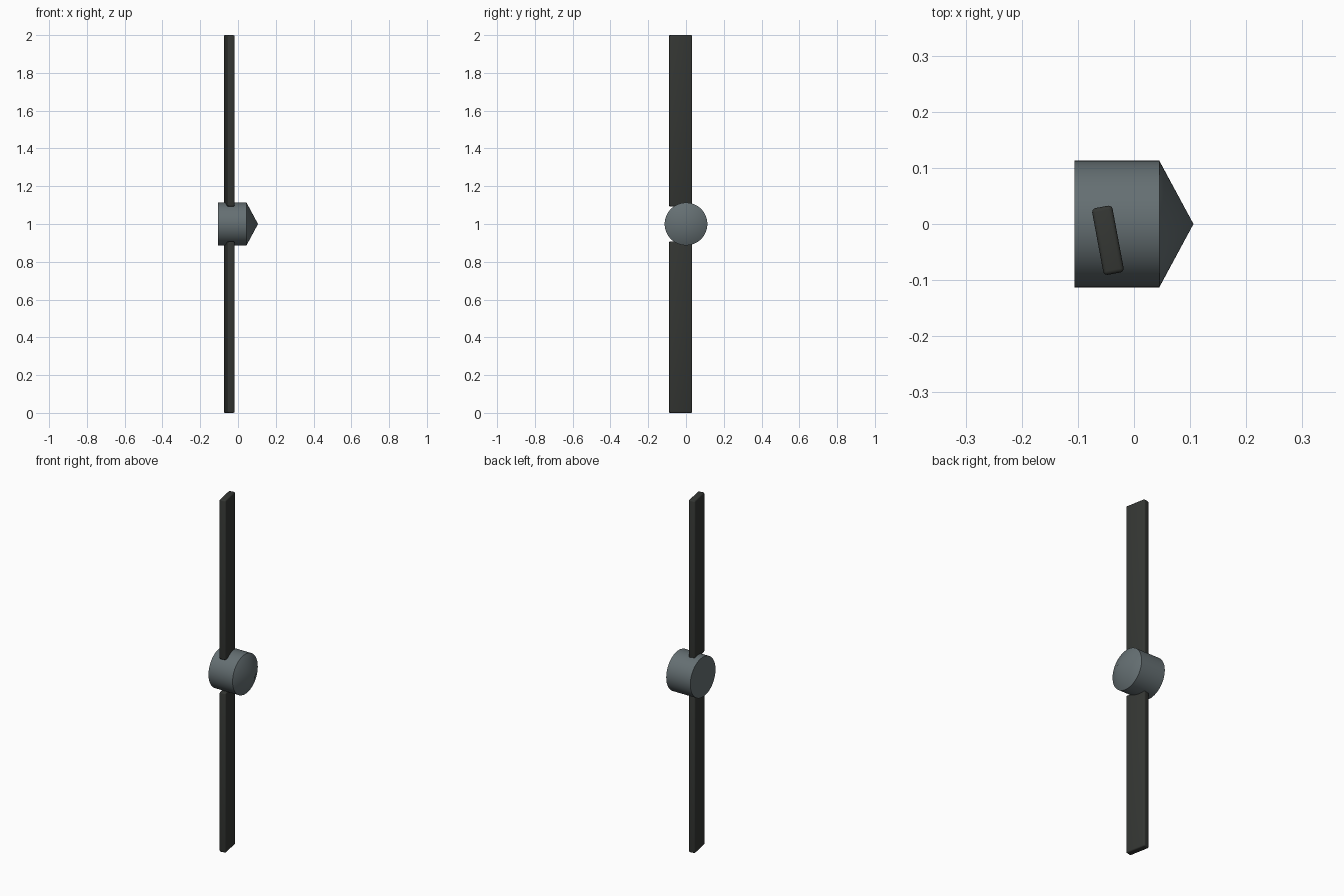
import bpy, bmesh
from math import radians, cos, sin, pi

if "Cube" in bpy.data.objects:
    bpy.data.objects.remove(bpy.data.objects["Cube"])


def material(name, colour):
    m = bpy.data.materials.new(name)
    m.diffuse_color = (*colour, 1)
    m.use_nodes = True
    m.node_tree.nodes["Principled BSDF"].inputs["Base Color"].default_value = m.diffuse_color
    return m


def add_object(name, bm, mat, angle):
    bmesh.ops.recalc_face_normals(bm, faces=bm.faces[:])
    mesh = bpy.data.meshes.new(name)
    bm.to_mesh(mesh)
    bm.free()
    mesh.materials.append(mat)
    ob = bpy.data.objects.new(name, mesh)
    bpy.context.collection.objects.link(ob)
    bpy.ops.object.select_all(action='DESELECT')
    ob.select_set(True)
    bpy.context.view_layer.objects.active = ob
    bpy.ops.object.shade_smooth_by_angle(angle=radians(angle))
    return ob


hub_grey = material("hub_grey", (0.13, 0.16, 0.17))
blade_dark = material("blade_dark", (0.035, 0.038, 0.034))

# Hub: closed drum with a conical nose pointing along +x
SIDES = 64
bm = bmesh.new()
rings = []
for x in (-0.106, 0.045):
    rings.append([bm.verts.new((x, 0.113 * cos(2 * pi * i / SIDES),
                                1 + 0.113 * sin(2 * pi * i / SIDES)))
                  for i in range(SIDES)])
tip = bm.verts.new((0.106, 0, 1))
back, front = rings
bm.faces.new(back)
for i in range(SIDES):
    j = (i + 1) % SIDES
    bm.faces.new((back[i], back[j], front[j], front[i]))
    bm.faces.new((front[i], front[j], tip))
add_object("hub", bm, hub_grey, 30)

# Blades: pitched flat bars, the lower one mirrored from the upper
for name, z in (("upper_blade", 1.5465), ("lower_blade", 0.4535)):
    bm = bmesh.new()
    bmesh.ops.create_cube(bm, size=1)
    bmesh.ops.scale(bm, vec=(0.037, 0.121, 0.907), verts=bm.verts)
    bmesh.ops.bevel(bm, geom=bm.edges[:], offset=0.007, segments=3,
                    profile=0.5, affect='EDGES')
    blade = add_object(name, bm, blade_dark, 40)
    blade.location = (-0.0465, -0.029, z)
    blade.rotation_euler.z = radians(10.6)
